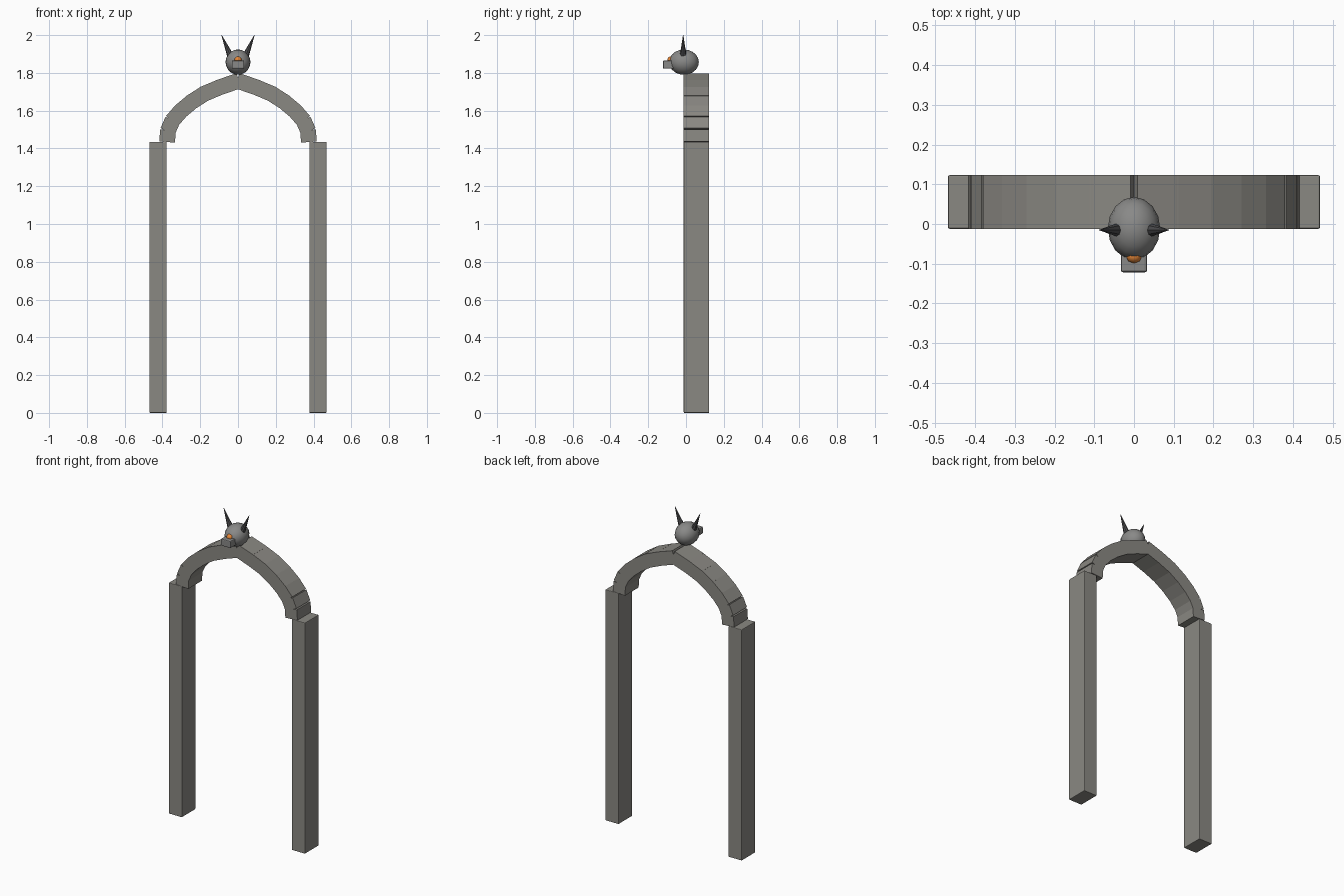
import bpy, bmesh, math
from mathutils import Vector, Matrix

if "Cube" in bpy.data.objects:
    bpy.data.objects.remove(bpy.data.objects["Cube"])

Y0, Y1 = -0.012, 0.123   # front and back of the arch


def material(name, rgb):
    mat = bpy.data.materials.new(name)
    mat.diffuse_color = (*rgb, 1)
    mat.use_nodes = True
    mat.node_tree.nodes["Principled BSDF"].inputs["Base Color"].default_value = mat.diffuse_color
    return mat


STONE = material("stone", (.255, .247, .225))
FUR = material("head_grey", (.25, .25, .245))
DARK = material("dark_horn", (.075, .075, .08))
ORANGE = material("orange", (.78, .24, .04))


def finish(bm, name, mat, smooth=False):
    me = bpy.data.meshes.new(name)
    bm.to_mesh(me)
    bm.free()
    me.materials.append(mat)
    ob = bpy.data.objects.new(name, me)
    bpy.context.collection.objects.link(ob)
    for p in me.polygons:
        p.use_smooth = smooth
    return ob


def box(name, centre, size, mat, bevel=0, rot=Matrix()):
    bm = bmesh.new()
    m = Matrix.Translation(centre) @ rot @ Matrix.Diagonal((*size, 1))
    bmesh.ops.create_cube(bm, size=1, matrix=m)
    ob = finish(bm, name, mat)
    if bevel:
        mod = ob.modifiers.new("soft_edges", 'BEVEL')
        mod.width = bevel
        mod.segments = 2


def ball(name, centre, radii, seg, rings, mat):
    bm = bmesh.new()
    m = Matrix.Translation(centre) @ Matrix.Diagonal((*radii, 1))
    bmesh.ops.create_uvsphere(bm, u_segments=seg, v_segments=rings, radius=1, matrix=m)
    finish(bm, name, mat, True)


# centre line of the pointed arch: outer line moved in by half the thickness
THICK = 0.083
outer = [Vector(p) for p in ((0, 1.80), (.108, 1.764), (.196, 1.727), (.27, 1.68),
                             (.333, 1.627), (.382, 1.57), (.411, 1.505), (.418, 1.438))]
line = [Vector((0, 1.757))]
for i in range(1, 7):
    d = (outer[i + 1] - outer[i - 1]).normalized()
    line.append(outer[i] + Vector((d.y, -d.x)) * THICK / 2)
line.append(Vector((.375, 1.437)))

yc, depth = (Y0 + Y1) / 2, Y1 - Y0
for s, side in ((-1, "left"), (1, "right")):
    # posts
    box(side + "_post", (s * .423, yc, .717), (.091, depth, 1.434), STONE, .004)

    # arch blocks, each slightly overlapping the next
    for i, (a, b) in enumerate(zip(line, line[1:])):
        d, c = b - a, (a + b) / 2
        tilt = Matrix.Rotation(s * -math.atan2(d.y, d.x), 4, 'Y')
        box(f"{side}_arch_block_{i + 1}", (s * c.x, yc, c.y),
            (d.length * 1.11, depth, THICK), STONE, 0, tilt)

    # horns
    base, tip = Vector((s * .042, -.015, 1.895)), Vector((s * .087, -.015, 2.0))
    d = tip - base
    bm = bmesh.new()
    m = Matrix.Translation((base + tip) / 2) @ d.to_track_quat('Z', 'Y').to_matrix().to_4x4()
    bmesh.ops.create_cone(bm, cap_ends=True, segments=8, radius1=.017, radius2=.001,
                          depth=d.length, matrix=m)
    finish(bm, side + "_horn", DARK)

# head at the apex
ball("head", (0, -.011, 1.857), (.066, .079, .067), 16, 10, FUR)
box("snout", (0, -.091, 1.844), (.066, .062, .044), FUR, .006)
ball("nose", (0, -.081, 1.868), (.02, .018, .019), 8, 6, ORANGE)
